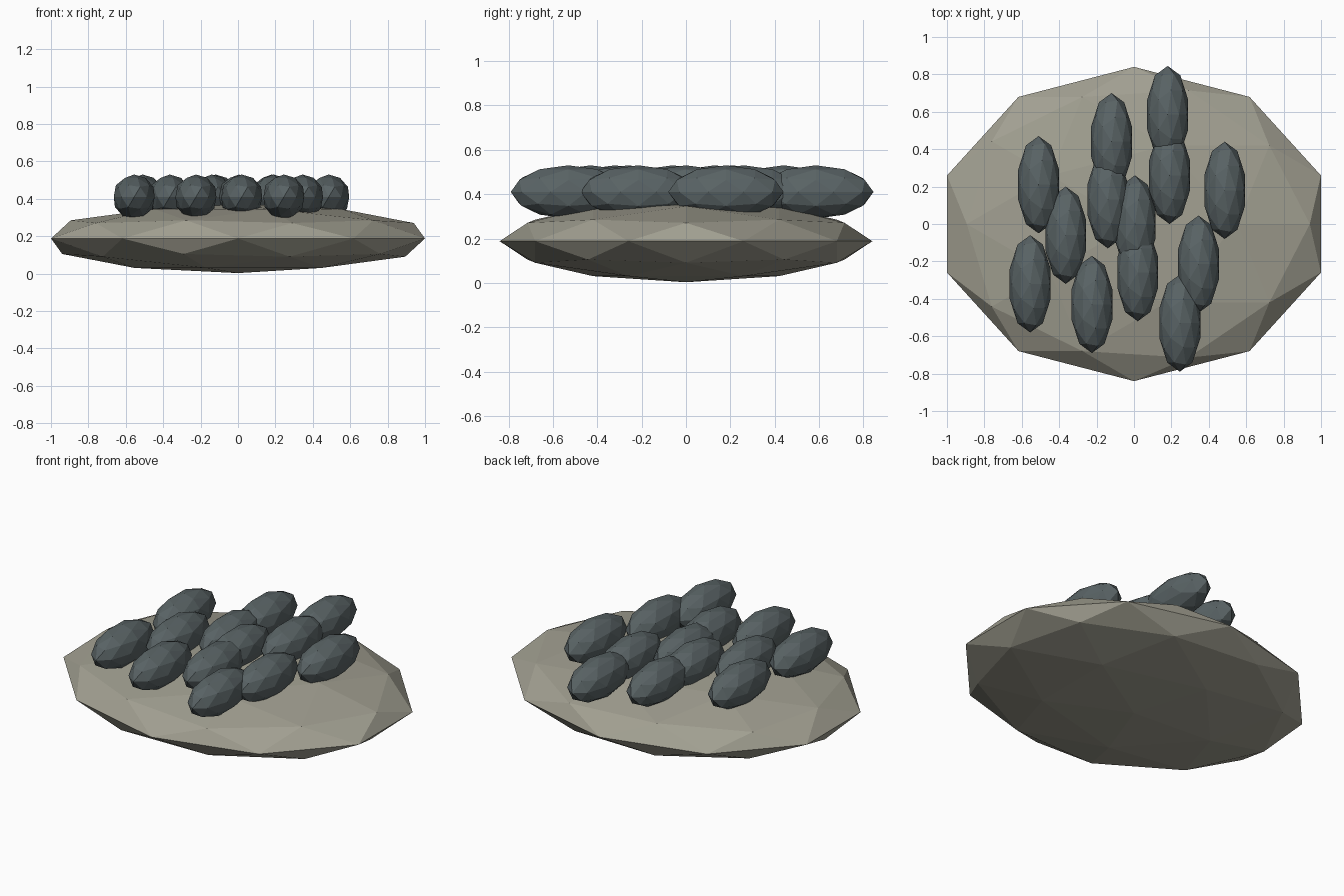
import bpy

cube = bpy.data.objects.get("Cube")
if cube:
    bpy.data.objects.remove(cube, do_unlink=True)


def make_material(name, rgb):
    mat = bpy.data.materials.new(name)
    mat.use_nodes = True
    colour = (*rgb, 1.0)
    mat.diffuse_color = colour
    mat.node_tree.nodes["Principled BSDF"].inputs["Base Color"].default_value = colour
    return mat


def faceted_ellipsoid(name, centre, radii, mat):
    """Low-poly icosphere stretched to the given radii, flat shaded."""
    bpy.ops.mesh.primitive_ico_sphere_add(subdivisions=2, radius=1, location=centre)
    obj = bpy.context.object
    obj.name = name
    obj.scale = radii
    bpy.ops.object.transform_apply(location=False, rotation=False, scale=True)
    obj.data.materials.append(mat)
    return obj


stone = make_material("warm grey stone", (0.36, 0.35, 0.285))
shell = make_material("dark slate shell", (0.10, 0.125, 0.13))

# Broad flattened rock
faceted_ellipsoid("rock", (0, 0, 0.188), (1.051, 0.84, 0.185), stone)

# Cluster of long shells lying front to back on the rock
shell_spots = [
    (-0.51, 0.21), (-0.365, -0.06), (-0.555, -0.32), (-0.225, -0.43),
    (-0.12, 0.44), (-0.14, 0.13), (0.005, 0.0), (0.02, -0.26),
    (0.18, 0.585), (0.19, 0.26), (0.485, 0.18), (0.345, -0.215),
    (0.245, -0.53),
]
for i, (x, y) in enumerate(shell_spots, 1):
    faceted_ellipsoid(f"shell_{i}", (x, y, 0.41), (0.115, 0.26, 0.12), shell)
